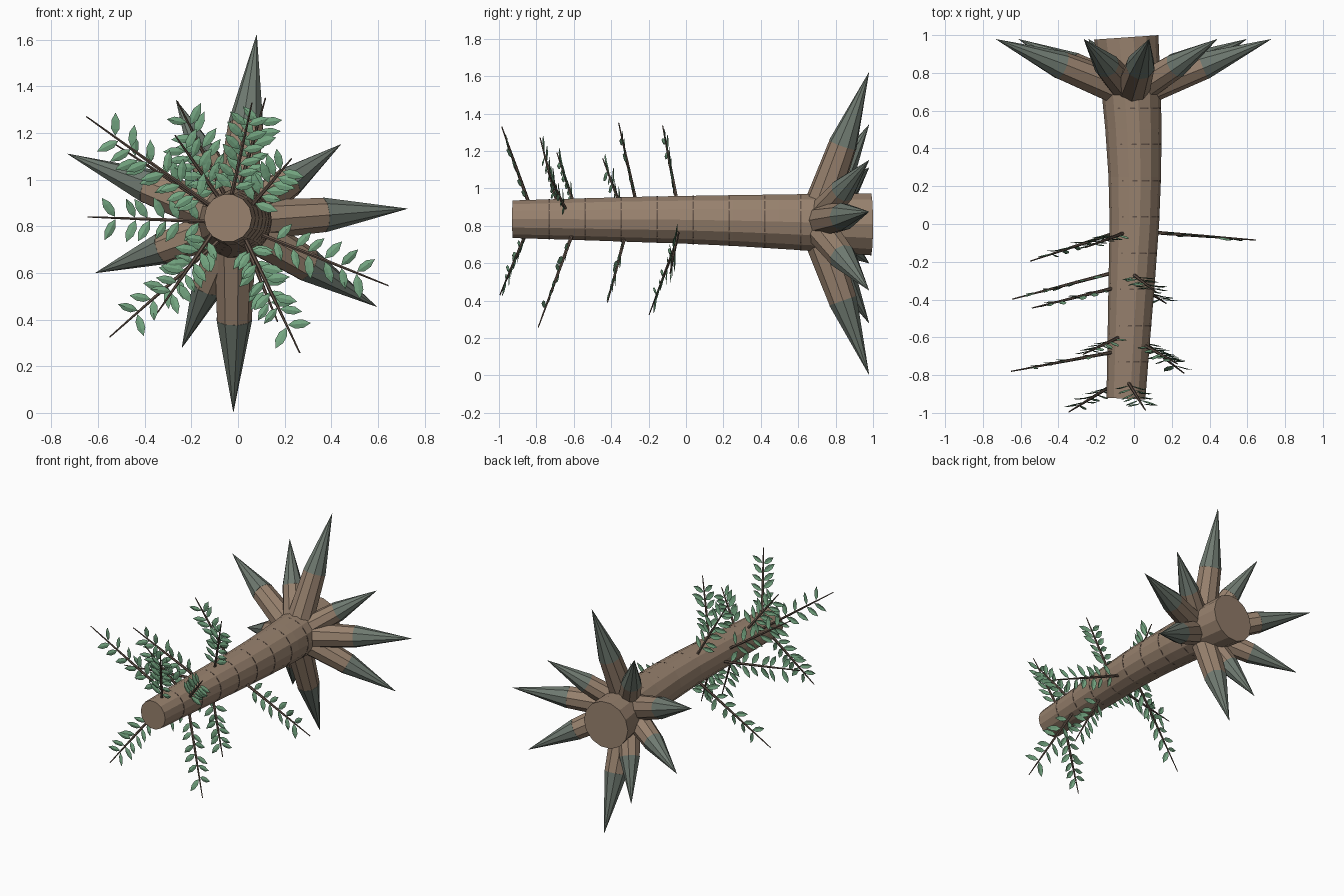
import bpy, bmesh, math, random
from mathutils import Vector

random.seed(4)
if "Cube" in bpy.data.objects:
    bpy.data.objects.remove(bpy.data.objects["Cube"], do_unlink=True)


def material(name, rgb):
    m = bpy.data.materials.new(name)
    m.use_nodes = True
    m.diffuse_color = (*rgb, 1)
    m.node_tree.nodes["Principled BSDF"].inputs["Base Color"].default_value = (*rgb, 1)
    return m


BARK = material("brown bark", (0.315, 0.223, 0.157))
DARK = material("dark bark", (0.13, 0.09, 0.068))
TIP = material("grey green root tip", (0.16, 0.195, 0.165))
LEAF = material("leaf green", (0.175, 0.38, 0.22))


def finish(bm, name, *mats):
    bmesh.ops.recalc_face_normals(bm, faces=bm.faces)
    mesh = bpy.data.meshes.new(name)
    bm.to_mesh(mesh)
    bm.free()
    for m in mats:
        mesh.materials.append(m)
    obj = bpy.data.objects.new(name, mesh)
    bpy.context.collection.objects.link(obj)
    return obj


def loft(bm, stations, direction, sides, mats=None):
    """Skin circles (centre, radius) that all face one direction."""
    d = Vector(direction).normalized()
    u = d.cross(Vector((0, 0, 1)))
    if u.length < 0.1:
        u = d.cross(Vector((1, 0, 0)))
    u.normalize()
    v = d.cross(u)
    rings = []
    for centre, r in stations:
        angles = [2 * math.pi * i / sides for i in range(sides)]
        rings.append([bm.verts.new(Vector(centre) + r * (math.cos(a) * u + math.sin(a) * v))
                      for a in angles])
    for k, (a, b) in enumerate(zip(rings, rings[1:])):
        for i in range(sides):
            j = (i + 1) % sides
            f = bm.faces.new((a[i], a[j], b[j], b[i]))
            f.material_index = mats[k] if mats else 0
    bm.faces.new(rings[0])
    end = bm.faces.new(rings[-1])
    end.material_index = mats[-1] if mats else 0
    return rings


# Trunk: gently curved, flaring toward the roots (x, y, z, radius)
TRUNK = [(-0.043, -0.925, 0.835, 0.103), (-0.027, -0.6, 0.835, 0.113),
         (-0.012, -0.3, 0.834, 0.123), (0.002, 0.0, 0.832, 0.131),
         (0.004, 0.25, 0.828, 0.139), (-0.003, 0.5, 0.822, 0.149),
         (-0.015, 0.7, 0.817, 0.157), (-0.041, 0.988, 0.808, 0.17)]


def trunk_at(y):
    for a, b in zip(TRUNK, TRUNK[1:]):
        if y <= b[1]:
            t = (y - a[1]) / (b[1] - a[1])
            p = [s + (e - s) * t for s, e in zip(a, b)]
            return Vector(p[:3]), p[3]


bm = bmesh.new()
trunk_rings = loft(bm, [(s[:3], s[3]) for s in TRUNK], (0, 1, 0), 14)
# tilt the two cut ends to follow the curve
for ring, slope in ((trunk_rings[0], -0.05), (trunk_rings[-1], 0.07)):
    middle = sum(v.co.x for v in ring) / len(ring)
    for v in ring:
        v.co.y += slope * (v.co.x - middle)
finish(bm, "trunk", BARK)

# Bark rings: thin dark discs just breaking the surface in places
bm = bmesh.new()
for k in range(8):
    y = -0.73 + 0.192 * k
    c, r = trunk_at(y)
    c += Vector((0.002, 0, 0))
    step = Vector((0, 0.004, 0))
    loft(bm, [(c - step, r * 0.987), (c + step, r * 0.987)], (0, 1, 0), 24)
finish(bm, "bark_rings", DARK)

# Roots: brown stub, then a long pointed tip with a faint lip (front-plane end points)
ROOT_ENDS = [(0.08, 1.62), (0.44, 1.15), (0.725, 0.875), (0.595, 0.455), (-0.02, 0.005),
             (-0.24, 0.28), (-0.61, 0.60), (-0.73, 1.11), (-0.265, 1.34)]
hub = Vector((-0.015, 0.69, 0.82))
for n, (x, z) in enumerate(ROOT_ENDS):
    end = Vector((x, 0.978, z))
    d = end - hub
    r = 0.044 + 0.04 * d.length
    joint = hub + d * 0.515
    bm = bmesh.new()
    loft(bm, [(hub, r * 1.22), (joint, r * 0.98), (joint, r), (end, 0.001)], d, 9, (0, 1, 1))
    finish(bm, f"root_{n + 1}", BARK, TIP)

# Branches: base and tip of each twig
BRANCHES = [((0.11, -0.045, 0.76), (0.645, -0.085, 0.545)),
            ((-0.08, -0.04, 0.74), (-0.55, -0.197, 0.325)),
            ((-0.06, -0.05, 0.94), (-0.26, -0.125, 1.335)),
            ((0.0, -0.27, 0.94), (0.118, -0.36, 1.35)),
            ((-0.12, -0.26, 0.82), (-0.645, -0.398, 0.84)),
            ((-0.11, -0.34, 0.88), (-0.54, -0.445, 1.16)),
            ((-0.12, -0.68, 0.89), (-0.65, -0.78, 1.27)),
            ((0.05, -0.64, 0.88), (0.23, -0.74, 1.09)),
            ((0.03, -0.61, 0.75), (0.265, -0.79, 0.257)),
            ((-0.03, -0.84, 0.92), (0.06, -0.985, 1.33)),
            ((-0.11, -0.85, 0.77), (-0.345, -0.995, 0.43)),
            ((-0.08, -0.6, 0.92), (-0.27, -0.69, 1.19)),
            ((0.03, -0.33, 0.73), (0.17, -0.42, 0.39))]


def add_leaf(bm, root, along, across, length):
    """Pointed leaf with a slight fold along the midrib."""
    normal = along.cross(across).normalized()
    spine = [bm.verts.new(root + along * length * t + normal * 0.006 * math.sin(math.pi * t))
             for t in (0, 0.3, 0.65, 1)]
    for s in (-1, 1):
        edge = [bm.verts.new(root + along * length * t + across * s * w * length)
                for t, w in ((0.3, 0.18), (0.65, 0.18))]
        bm.faces.new((spine[0], spine[1], edge[0]))
        bm.faces.new((spine[1], spine[2], edge[1], edge[0]))
        bm.faces.new((spine[2], spine[3], edge[1]))


twigs, leaves = bmesh.new(), bmesh.new()
for base, end in BRANCHES:
    base, end = Vector(base), Vector(end)
    d = end - base
    loft(twigs, [(base - d * 0.08, 0.010), (base + d * 0.5, 0.0075), (end, 0.003)], d, 6)
    way = d.normalized()
    side = way.cross(Vector((0, 1, 0))).normalized()
    for k in range(12):
        s = 1 if k % 2 else -1
        t = 0.1 + 0.13 * (k // 2) + random.uniform(-0.02, 0.02)
        angle = random.uniform(0.85, 1.2)
        lift = Vector((0, random.uniform(-0.15, 0.1), 0))
        along = (way * math.cos(angle) + side * s * math.sin(angle) + lift).normalized()
        across = along.cross(Vector((random.uniform(-0.3, 0.3), 1, 0))).normalized()
        add_leaf(leaves, base + d * t + along * 0.006, along, across,
                 random.uniform(0.09, 0.108))
finish(twigs, "branches", DARK)
finish(leaves, "leaves", LEAF)
